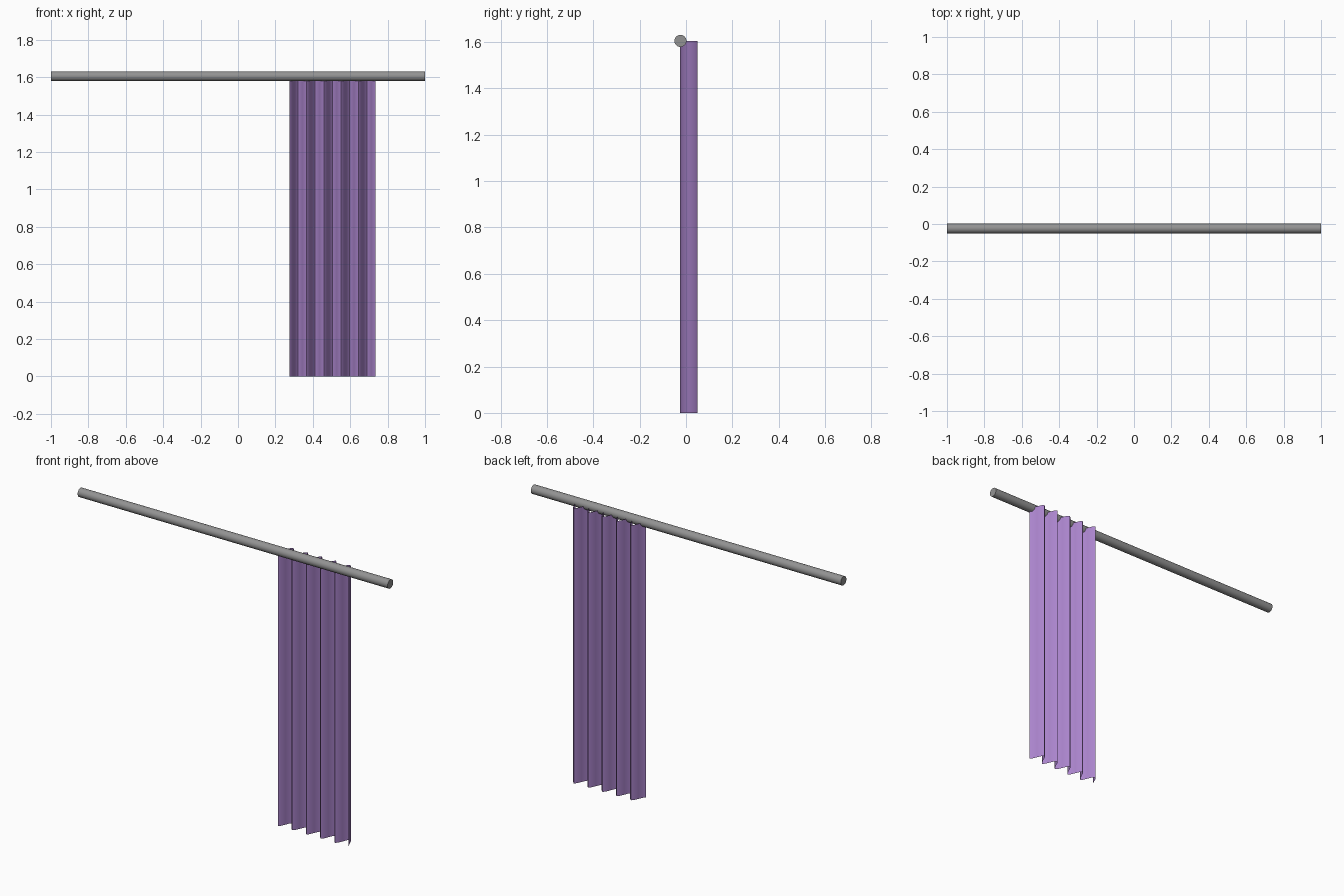
import bpy, bmesh, math

if "Cube" in bpy.data.objects:
    bpy.data.objects.remove(bpy.data.objects["Cube"])

ROD_Y, ROD_Z, ROD_R = -0.024, 1.605, 0.026


def material(name, colour):
    mat = bpy.data.materials.new(name)
    mat.diffuse_color = (*colour, 1)
    mat.use_nodes = True
    mat.node_tree.nodes["Principled BSDF"].inputs["Base Color"].default_value = mat.diffuse_color
    return mat


def smooth(obj, angle):
    bpy.ops.object.select_all(action='DESELECT')
    obj.select_set(True)
    bpy.context.view_layer.objects.active = obj
    bpy.ops.object.shade_smooth_by_angle(angle=math.radians(angle))


grey = material("rod_grey", (0.29, 0.29, 0.29))
purple = material("curtain_purple", (0.40, 0.23, 0.60))

# Curtain rod, running the full width
bpy.ops.mesh.primitive_cylinder_add(vertices=32, radius=ROD_R, depth=2,
                                    location=(0, ROD_Y, ROD_Z),
                                    rotation=(0, math.pi / 2, 0))
rod = bpy.context.object
rod.name = "curtain_rod"
rod.data.materials.append(grey)
smooth(rod, 40)

# Curtain: a single thin sheet with five wave-shaped pleats
PLEATS, STEPS = 5, 8
X0, X1, Y_FRONT, Y_BACK = 0.275, 0.735, -0.025, 0.05
bm = bmesh.new()
columns = []
for i in range(PLEATS * STEPS + 1):
    x = X0 + (X1 - X0) * i / (PLEATS * STEPS)
    wave = (1 - math.cos(2 * math.pi * i / STEPS)) / 2
    y = Y_FRONT + (Y_BACK - Y_FRONT) * wave
    columns.append([bm.verts.new((x, y, z)) for z in (0, ROD_Z)])
for a, b in zip(columns, columns[1:]):
    bm.faces.new((a[0], b[0], b[1], a[1]))
mesh = bpy.data.meshes.new("curtain")
bm.to_mesh(mesh)
bm.free()
curtain = bpy.data.objects.new("curtain", mesh)
bpy.context.collection.objects.link(curtain)
mesh.materials.append(purple)
smooth(curtain, 60)
